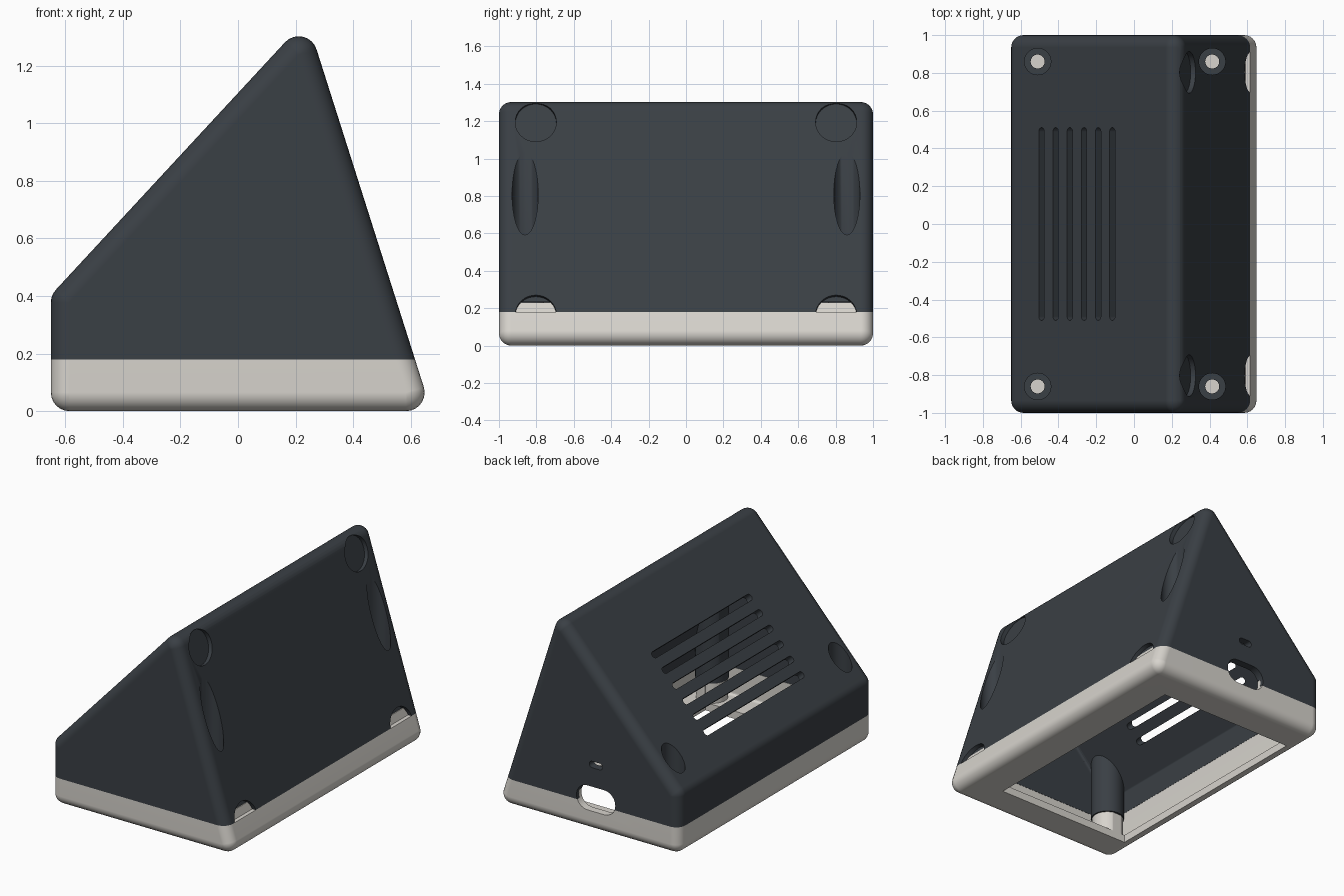
import bpy, bmesh, math
from mathutils import Vector, Matrix

cube = bpy.data.objects.get("Cube")
if cube:
    bpy.data.objects.remove(cube, do_unlink=True)

# Sharp corners of the side profile in x, z, counter-clockwise
PROFILE = [Vector(p) for p in ((-0.65, 0), (0.672, 0), (0.239, 1.363), (-0.65, 0.403))]
SEAM, LIP_TOP = 0.18, 0.231
LIP_INSET, WALL, ROUND = 0.024, 0.05, 0.065
FACE_DIR = (PROFILE[2] - PROFILE[1]).normalized()
SLOPE_DIR = (PROFILE[3] - PROFILE[2]).normalized()


def make_material(name, rgb):
    mat = bpy.data.materials.new(name)
    mat.use_nodes = True
    mat.diffuse_color = (*rgb, 1)
    mat.node_tree.nodes["Principled BSDF"].inputs["Base Color"].default_value = (*rgb, 1)
    return mat


def hull(name, points, matrix=Matrix()):
    """Solid convex hull of a point cloud."""
    bm = bmesh.new()
    for p in points:
        bm.verts.new(p)
    res = bmesh.ops.convex_hull(bm, input=bm.verts)
    loose = [g for g in set(res["geom_interior"] + res["geom_unused"])
             if isinstance(g, bmesh.types.BMVert)]
    bmesh.ops.delete(bm, geom=loose, context="VERTS")
    bmesh.ops.dissolve_limit(bm, angle_limit=0.005, verts=bm.verts, edges=bm.edges)
    bmesh.ops.recalc_face_normals(bm, faces=bm.faces)
    bm.transform(matrix)
    mesh = bpy.data.meshes.new(name)
    bm.to_mesh(mesh)
    bm.free()
    obj = bpy.data.objects.new(name, mesh)
    bpy.context.collection.objects.link(obj)
    return obj


def inset_profile(d):
    """Move every side of the profile inwards by d."""
    out = []
    for i, p in enumerate(PROFILE):
        a = (p - PROFILE[i - 1]).normalized()
        b = (PROFILE[(i + 1) % len(PROFILE)] - p).normalized()
        na, nb = Vector((-a.y, a.x)), Vector((-b.y, b.x))
        out.append(p + (na + nb) * d / (1 + na.dot(nb)))
    return out


def rounded_prism(name, d, r, seg=24):
    """The body shape shrunk by d, with all edges rounded to radius r."""
    ball = [Vector((math.sin(v) * math.cos(u), math.cos(v), math.sin(v) * math.sin(u))) * r
            for v in (math.pi * j / (seg // 2) for j in range(seg // 2 + 1))
            for u in (math.tau * i / seg for i in range(seg))]
    ball = list({tuple(round(c, 5) for c in p) for p in ball})
    pts = [Vector((c.x, side * (1 - d - r), c.y)) + Vector(p)
           for c in inset_profile(d + r) for side in (-1, 1) for p in ball]
    return hull(name, pts)


def box(name, x, y, z):
    return hull(name, [(a, b, c) for a in x for b in y for c in z])


def stadium(name, length, width, depth, matrix):
    """Round-ended bar along local x, extruded along local z."""
    r, half = width / 2, (length - width) / 2
    ends = (-half, half) if half > 0 else (0,)
    pts = [(s + r * math.cos(t), r * math.sin(t), z) for s in ends
           for t in (math.tau * i / 32 for i in range(32)) for z in (-depth / 2, depth / 2)]
    return hull(name, pts, matrix)


def post(radius, x, y, z0, z1):
    return stadium("post", 0, radius * 2, z1 - z0, Matrix.Translation((x, y, (z0 + z1) / 2)))


def combine(obj, other, operation):
    mod = obj.modifiers.new("combine", "BOOLEAN")
    mod.operation, mod.object, mod.solver = operation, other, "EXACT"
    bpy.context.view_layer.objects.active = obj
    bpy.ops.object.modifier_apply(modifier=mod.name)
    bpy.data.objects.remove(other, do_unlink=True)


def slab(z0, z1):
    return box("slab", (-2, 2), (-2, 2), (z0, z1))


def frame(x_axis, z_axis, origin):
    """Placement matrix from two axes and a point."""
    x_axis, z_axis = Vector(x_axis), Vector(z_axis)
    m = Matrix((x_axis, z_axis.cross(x_axis), z_axis)).transposed().to_4x4()
    return Matrix.Translation(origin) @ m


def finish(obj, mat):
    obj.data.materials.clear()
    obj.data.materials.append(mat)
    for p in obj.data.polygons:
        p.material_index = 0
    bpy.ops.object.select_all(action="DESELECT")
    obj.select_set(True)
    bpy.context.view_layer.objects.active = obj
    bpy.ops.object.shade_smooth_by_angle(angle=math.radians(28))
    obj.modifiers.new("even_shading", "WEIGHTED_NORMAL").keep_sharp = True


POSTS = [(x, y) for x in (-0.51, 0.414) for y in (-0.86, 0.86)]

# Upper shell: hollow body above the seam, with a rebate for the base lip
shell = rounded_prism("upper_shell", 0, ROUND)
combine(shell, slab(SEAM, 2), "INTERSECT")
combine(shell, rounded_prism("cavity", WALL, 0.02, 12), "DIFFERENCE")
rebate = rounded_prism("rebate", LIP_INSET - 0.001, 0.04)
combine(rebate, slab(0.1, LIP_TOP + 0.001), "INTERSECT")
combine(shell, rebate, "DIFFERENCE")

# Screw posts inside the shell, with wide bores open to the outside
for x, y in POSTS:
    tube = post(0.1, x, y, SEAM + 0.002, 1.5)
    combine(tube, rounded_prism("limit", 0.02, 0.04, 12), "INTERSECT")
    combine(shell, tube, "UNION")
    combine(shell, post(0.07, x, y, 0.3, 1.6), "DIFFERENCE")
    combine(shell, post(0.037, x, y, 0.1, 0.4), "DIFFERENCE")

# Vent slots through the slope
slope_normal = (SLOPE_DIR.y, 0, -SLOPE_DIR.x)
for i in range(6):
    x = -0.49 + 0.075 * i
    z = PROFILE[3].y + (x - PROFILE[3].x) * SLOPE_DIR.y / SLOPE_DIR.x
    combine(shell, stadium("slot", 1.02, 0.042, 0.3, frame((0, 1, 0), slope_normal, (x, 0, z))),
            "DIFFERENCE")

# Round foot recesses on the steep face
face_normal = (FACE_DIR.y, 0, -FACE_DIR.x)
for z in (0.165, 1.195):
    x = PROFILE[1].x + z * FACE_DIR.x / FACE_DIR.y
    for y in (-0.803, 0.803):
        combine(shell, stadium("recess", 0, 0.22, 0.054, frame((0, 1, 0), face_normal, (x, y, z))),
                "DIFFERENCE")

# Base tray: lower body with a raised lip
base = rounded_prism("base_tray", 0, ROUND)
combine(base, slab(-1, SEAM), "INTERSECT")
lip = rounded_prism("lip", LIP_INSET, 0.04)
combine(lip, slab(0.1, LIP_TOP), "INTERSECT")
combine(base, lip, "UNION")
combine(base, rounded_prism("cavity", WALL, 0.02, 12), "DIFFERENCE")
for x, y in POSTS:
    combine(base, post(0.103, x, y, SEAM, 0.4), "DIFFERENCE")
    combine(base, post(0.095, x, y, 0.03, SEAM - 0.001), "UNION")

# Opening in the underside
combine(base, box("opening", (-0.57, 0.4), (-0.77, 0.77), (-1, 0.5)), "DIFFERENCE")

# Cable port and small indicator hole in the back end
for obj in (shell, base):
    combine(obj, stadium("port", 0.28, 0.16, 0.4, frame((1, 0, 0), (0, 1, 0), (-0.05, 1, 0.21))),
            "DIFFERENCE")
combine(shell, stadium("hole", 0.095, 0.042, 0.4, frame((1, 0, 0), (0, 1, 0), (-0.05, 1, 0.435))),
        "DIFFERENCE")

finish(shell, make_material("charcoal", (0.042, 0.05, 0.059)))
finish(base, make_material("warm_grey", (0.68, 0.655, 0.61)))
